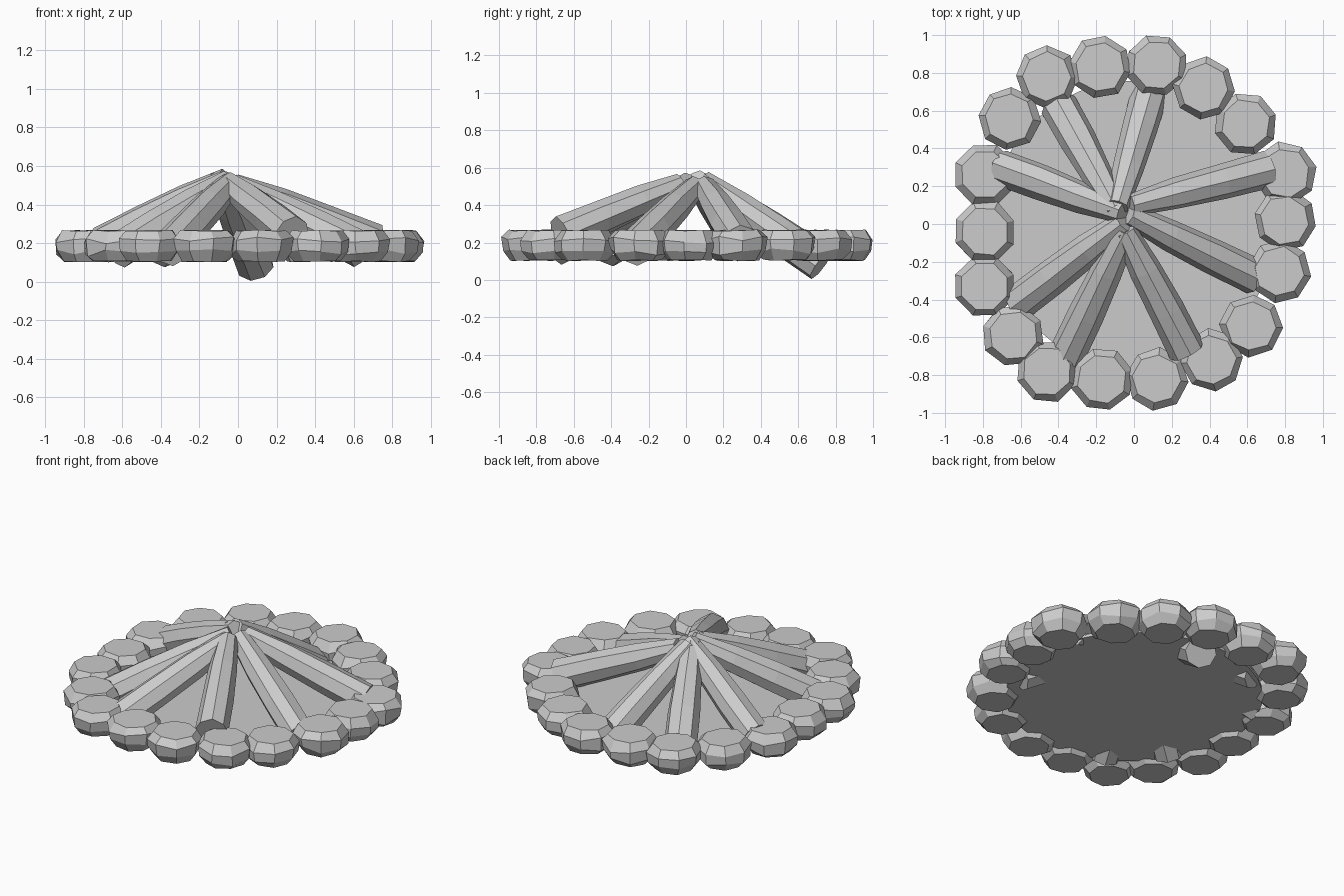
import bpy, bmesh, math, random
from mathutils import Vector

if "Cube" in bpy.data.objects:
    bpy.data.objects.remove(bpy.data.objects["Cube"])

random.seed(4)


def loft(name, rings, jitter=0.0):
    """Skin a list of point rings into a closed, flat shaded solid."""
    bm = bmesh.new()
    loops = []
    for ring in rings:
        loops.append([bm.verts.new(p + Vector([random.uniform(-jitter, jitter) for _ in range(3)]))
                      for p in ring])
    n = len(loops[0])
    for a, b in zip(loops, loops[1:]):
        for i in range(n):
            j = (i + 1) % n
            bm.faces.new((a[i], a[j], b[j], b[i]))
    bm.faces.new(loops[0][::-1])
    bm.faces.new(loops[-1])
    bmesh.ops.recalc_face_normals(bm, faces=bm.faces)
    mesh = bpy.data.meshes.new(name)
    bm.to_mesh(mesh)
    bm.free()
    obj = bpy.data.objects.new(name, mesh)
    bpy.context.collection.objects.link(obj)
    return obj


def ring(center, u, v, radius, sides, phase=0.0):
    return [center + radius * (math.cos(phase + math.tau * i / sides) * u
                               + math.sin(phase + math.tau * i / sides) * v)
            for i in range(sides)]


X, Y = Vector((1, 0, 0)), Vector((0, 1, 0))

# Ash bed inside the stone circle
loft("ash_bed", [ring(Vector((0, 0, z)), X, Y, 0.76, 32) for z in (0.13, 0.15)])

# Ring of faceted stones with flat tops and bottoms
stones = [(-.18, .83), (.12, .84), (.37, .72), (.59, .53), (.80, .27), (.80, .02),
          (.77, -.25), (.62, -.54), (.41, -.72), (.12, -.82), (-.17, -.82),
          (-.46, -.78), (-.64, -.59), (-.79, -.33), (-.79, -.04), (-.79, .26),
          (-.66, .56), (-.46, .78)]
profile = [(.105, .12), (.15, .16), (.215, .167), (.265, .13)]
for k, (x, y) in enumerate(stones):
    turn = random.uniform(0, math.tau)
    rings = []
    for z, r in profile:
        pts = ring(Vector((x, y, z)), X, Y, r, 8, turn)
        if 0.12 < z < 0.25:
            for p in pts:
                p.z += random.uniform(-.018, .018)
        rings.append(pts)
    loft(f"stone_{k + 1}", rings, 0.004)

# Tapered logs leaning together: outer end, inner end
logs = [((-.40, .63, .16), (-.09, .07, .52)),
        ((.09, .72, .083), (-.09, .09, .53)),
        ((.71, .29, .20), (-.02, .10, .50)),
        ((.64, -.28, .165), (-.03, .05, .50)),
        ((.28, -.67, .245), (-.05, -.03, .51)),
        ((-.36, -.70, .17), (-.04, -.03, .51)),
        ((-.62, -.42, .16), (-.05, .01, .52)),
        ((-.71, .30, .19), (-.06, .06, .53))]
for k, (a, b) in enumerate(logs):
    a, b = Vector(a), Vector(b)
    d = (b - a).normalized()
    u = d.cross(Vector((0, 0, 1))).normalized()
    v = u.cross(d)
    spin = random.uniform(-.1, .1)
    rings = [ring(a.lerp(b, t), u, v, r, 8, math.pi / 2 + spin)
             for t, r in ((0, .098), (.33, .095), (.67, .084), (1, .06))]
    loft(f"log_{k + 1}", rings, 0.003)
